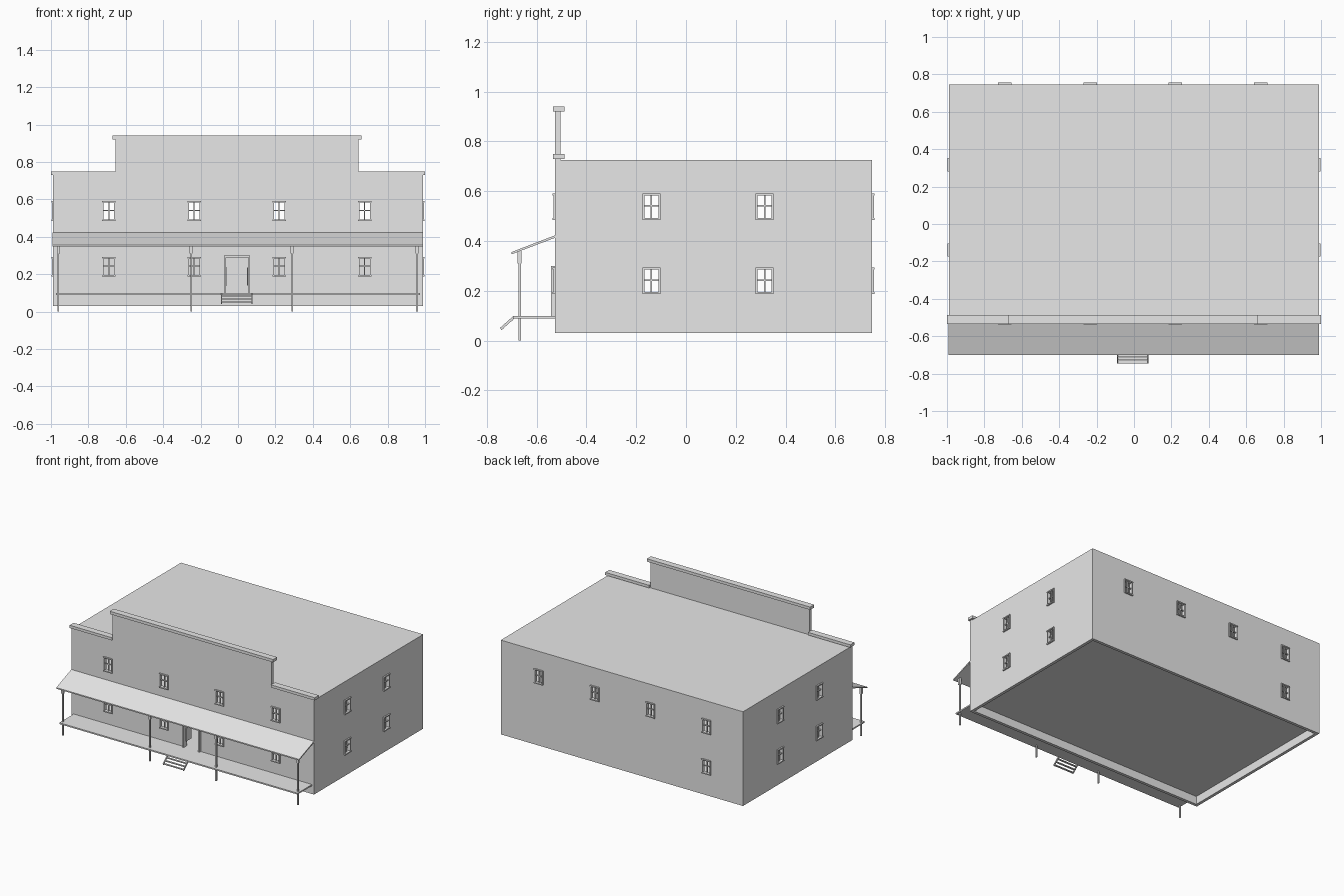
import bpy, bmesh
from mathutils import Vector

cube = bpy.data.objects.get("Cube")
if cube:
    bpy.data.objects.remove(cube, do_unlink=True)

grey = bpy.data.materials.new("plain_grey")
grey.use_nodes = True
grey.diffuse_color = (0.8, 0.8, 0.8, 1)
grey.node_tree.nodes["Principled BSDF"].inputs["Base Color"].default_value = (0.8, 0.8, 0.8, 1)

# Main dimensions
HALF = 0.988
FRONT, BACK = -0.526, 0.747
BASE, TOP = 0.03, 0.718
THICK = 0.022
WIN_W, WIN_H = 0.072, 0.106
LOW, HIGH = 0.24, 0.538
FRONT_X = (-0.69, -0.235, 0.22, 0.677)
SIDE_Y = (-0.139, 0.316)


def finish(name, bm):
    bmesh.ops.recalc_face_normals(bm, faces=bm.faces)
    mesh = bpy.data.meshes.new(name)
    bm.to_mesh(mesh)
    bm.free()
    mesh.materials.append(grey)
    obj = bpy.data.objects.new(name, mesh)
    bpy.context.collection.objects.link(obj)
    return obj


def add_box(bm, lo, hi, place=Vector):
    verts = bmesh.ops.create_cube(bm, size=1)["verts"]
    for v in verts:
        v.co = place([a + (b - a) * (c + 0.5) for a, b, c in zip(lo, hi, v.co)])


def boxes(name, parts, place=Vector):
    bm = bmesh.new()
    for lo, hi in parts:
        add_box(bm, lo, hi, place)
    return finish(name, bm)


def prism(name, outline, x0, x1):
    """Extrude a y-z outline along x."""
    bm = bmesh.new()
    face = bm.faces.new([bm.verts.new((x0, y, z)) for y, z in outline])
    ext = bmesh.ops.extrude_face_region(bm, geom=[face])["geom"]
    bmesh.ops.translate(bm, vec=(x1 - x0, 0, 0),
                        verts=[g for g in ext if isinstance(g, bmesh.types.BMVert)])
    return finish(name, bm)


# Wall frames: u along the wall, d outward, z up
def on_front(p): return Vector((p[0], FRONT - p[1], p[2]))
def on_back(p): return Vector((p[0], BACK + p[1], p[2]))
def on_right(p): return Vector((-HALF - p[1], p[0], p[2]))
def on_left(p): return Vector((HALF + p[1], p[0], p[2]))


def wall(name, u0, u1, z1, holes, place):
    """Wall panel on a grid of cells, leaving out the cells in holes."""
    us = sorted({u0, u1, *(h[i] for h in holes for i in (0, 1))})
    zs = sorted({BASE, z1, *(h[i] for h in holes for i in (2, 3))})
    bm = bmesh.new()
    grid = {(u, z): bm.verts.new(place((u, 0, z))) for u in us for z in zs}
    for a, b in zip(us, us[1:]):
        for c, d in zip(zs, zs[1:]):
            u, z = (a + b) / 2, (c + d) / 2
            if not any(h[0] < u < h[1] and h[2] < z < h[3] for h in holes):
                bm.faces.new([grid[k] for k in ((a, c), (b, c), (b, d), (a, d))])
    inward = place((0, -THICK, 0)) - place((0, 0, 0))
    ext = bmesh.ops.extrude_face_region(bm, geom=bm.faces[:])["geom"]
    bmesh.ops.translate(bm, vec=inward,
                        verts=[g for g in ext if isinstance(g, bmesh.types.BMVert)])
    bmesh.ops.delete(bm, geom=[v for v in bm.verts if not v.link_faces], context='VERTS')
    return finish(name, bm)


def opening(u, z):
    return (u - WIN_W / 2, u + WIN_W / 2, z - WIN_H / 2, z + WIN_H / 2)


def window(name, u, z, place):
    """Frame with sill, head and cross bars."""
    a, b, c, d = opening(u, z)
    f, m, out, back = 0.008, 0.003, 0.007, -0.018
    boxes(name, [
        ((a, back, c), (a + f, out, d)),
        ((b - f, back, c), (b, out, d)),
        ((a, back, d - f), (b, out + 0.003, d)),
        ((a, back, c), (b, out + 0.003, c + f)),
        ((u - m, -0.012, c), (u + m, -0.002, d)),
        ((a, -0.012, z), (b, -0.002, z + 2 * m)),
    ], place)


# Walls and windows
DOOR = (-0.075, 0.065, 0.1, 0.3)
STEP = (-0.655, 0.643)
SHOULDER, CREST = 0.73, 0.92
both = (LOW, HIGH)
front_w = [(x, z) for x in FRONT_X for z in both]
back_w = [(x, HIGH) for x in FRONT_X] + [(FRONT_X[0], LOW)]
side_w = [(y, z) for y in SIDE_Y for z in both]
corners = [(-HALF, STEP[0], SHOULDER, CREST), (STEP[1], HALF, SHOULDER, CREST), DOOR]
y0, y1 = FRONT + THICK, BACK - THICK

for side, ends, top, wins, extra, place in (
        ("front", (-HALF, HALF), CREST, front_w, corners, on_front),
        ("back", (-HALF, HALF), TOP, back_w, [], on_back),
        ("right", (y0, y1), TOP, side_w, [], on_right),
        ("left", (y0, y1), TOP, side_w, [], on_left)):
    wall(side + "_wall", *ends, top, [opening(*w) for w in wins] + extra, place)
    for i, (u, z) in enumerate(wins):
        window(f"{side}_window_{i + 1}", u, z, place)

# Roof, floors and inner partition
inner = HALF - THICK
boxes("roof", [((-HALF, y0, TOP), (HALF, BACK, 0.725))])
boxes("ground_floor", [((-inner, y0, 0.09), (inner, y1, 0.1))])
boxes("upper_floor", [((-inner, y0, 0.39), (inner, y1, 0.4))])
boxes("partition", [((-inner, 0.09, 0.1), (inner, 0.1, 0.39))])

# Caps along the stepped parapet
cy0, cy1 = -0.534, -0.487
boxes("parapet_caps", [
    ((-1, cy0, SHOULDER), (STEP[0], cy1, 0.75)),
    ((STEP[1], cy0, SHOULDER), (1, cy1, 0.75)),
    ((-0.672, cy0, CREST), (0.66, cy1, 0.941)),
])

# Doorway frame and the swing doors standing open inward
a, b, c, d = DOOR
boxes("door_frame", [
    ((a, -0.542, c), (a + 0.01, -0.5, d)),
    ((b - 0.01, -0.542, c), (b, -0.5, d)),
    ((a, -0.542, d - 0.01), (b, -0.5, d)),
])
for name, x in (("right_swing_door", a + 0.011), ("left_swing_door", b - 0.017)):
    boxes(name, [((x, -0.52, 0.14), (x + 0.006, -0.46, 0.235))])

# Porch
prism("porch_roof", [(-0.7, 0.347), (FRONT, 0.413), (FRONT, 0.423), (-0.7, 0.356)], -0.992, HALF)
boxes("porch_floor", [((-0.972, -0.694, 0.09), (0.972, FRONT, 0.1))])
for i, x in enumerate((-0.961, -0.25, 0.29, 0.957)):
    boxes(f"porch_post_{i + 1}", [
        ((x - 0.005, -0.673, 0), (x + 0.005, -0.663, 0.36)),
        ((x - 0.008, -0.676, 0.31), (x + 0.008, -0.66, 0.36)),
    ])

# Steps
for name, x in (("right_stringer", -0.092), ("left_stringer", 0.072)):
    prism(name, [(-0.692, 0.1), (-0.746, 0.052), (-0.742, 0.042), (-0.69, 0.088)], x, x + 0.006)
boxes("step_treads", [((-0.092, y - 0.014, z), (0.078, y, z + 0.005))
                      for y, z in ((-0.697, 0.08), (-0.714, 0.064), (-0.731, 0.048))])
